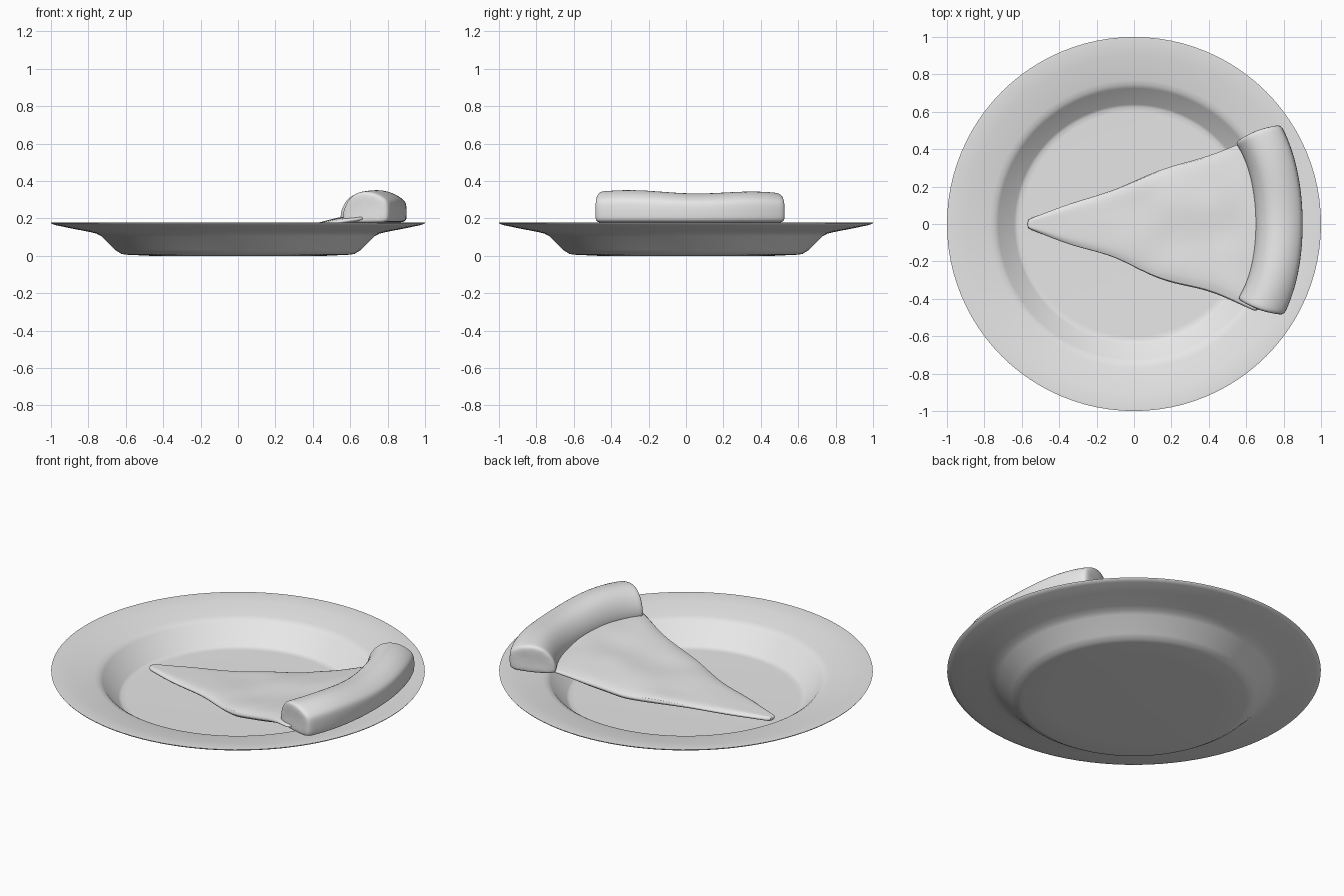
import bpy, bmesh, math
from mathutils import noise, Vector

cube = bpy.data.objects.get("Cube")
if cube:
    bpy.data.objects.remove(cube)

grey = bpy.data.materials.new("plain grey")
grey.use_nodes = True
grey.diffuse_color = (0.8, 0.8, 0.8, 1)
grey.node_tree.nodes["Principled BSDF"].inputs["Base Color"].default_value = (0.8, 0.8, 0.8, 1)


def loft(name, rings, closed=False, subdivide=0, angle=40):
    """Skin a list of closed rings, capping the ends unless the loft closes on itself."""
    bm = bmesh.new()
    loops = [[bm.verts.new(p) for p in ring] for ring in rings]
    pairs = list(zip(loops, loops[1:]))
    if closed:
        pairs.append((loops[-1], loops[0]))
    for a, b in pairs:
        for i in range(len(a)):
            j = (i + 1) % len(a)
            bm.faces.new((a[i], a[j], b[j], b[i]))
    if not closed:
        bm.faces.new(loops[0])
        bm.faces.new(loops[-1])
    bmesh.ops.recalc_face_normals(bm, faces=bm.faces)
    mesh = bpy.data.meshes.new(name)
    bm.to_mesh(mesh)
    bm.free()
    mesh.materials.append(grey)
    obj = bpy.data.objects.new(name, mesh)
    bpy.context.collection.objects.link(obj)
    bpy.ops.object.select_all(action="DESELECT")
    obj.select_set(True)
    bpy.context.view_layer.objects.active = obj
    bpy.ops.object.shade_smooth_by_angle(angle=math.radians(angle))
    if subdivide:
        mod = obj.modifiers.new("rounding", "SUBSURF")
        mod.levels = mod.render_levels = subdivide
    return obj


def blend(points, x):
    """Piecewise linear lookup with eased steps."""
    for (x0, a), (x1, b) in zip(points, points[1:]):
        if x <= x1:
            return a + (b - a) * max(0, (x - x0) / (x1 - x0))
    return points[-1][1]


# Plate: profile from the centre of the underside, round the rim, to the centre of the floor
profile = [(0.47, 0), (0.6, 0.006), (0.625, 0.011), (0.655, 0.03), (0.73, 0.104),
           (0.755, 0.118), (0.79, 0.127), (0.9, 0.148), (0.975, 0.164), (0.996, 0.171),
           (1, 0.177), (0.985, 0.178), (0.9, 0.168), (0.77, 0.146), (0.745, 0.14),
           (0.725, 0.127), (0.64, 0.028), (0.625, 0.021), (0.6, 0.02)]
SIDES = 96
rings = [[(r * math.cos(k * math.tau / SIDES), r * math.sin(k * math.tau / SIDES), z)
          for k in range(SIDES)] for r, z in profile]
loft("plate", rings, angle=50)

# Slice: flat wedge that lies on the floor and climbs over the plate wall
top = [(-0.58, 0.06), (-0.07, 0.09), (0.2, 0.122), (0.4, 0.165), (0.55, 0.205), (0.7, 0.225)]
base = [(-0.58, 0.032), (0.2, 0.055), (0.4, 0.1), (0.55, 0.155), (0.7, 0.185)]
STEPS, ACROSS = 28, 12
rings = []
for i in range(STEPS + 1):
    x = -0.575 + 1.265 * i / STEPS
    half = 0.022 + 0.362 * (x + 0.575) - 0.05 * max(0, x - 0.5)
    wave = 0.014 * math.sin(x * 11) * min(1, (x + 0.575) * 2)
    left, right = half + wave * 0.6, -half - wave
    zt, zb = blend(top, x), blend(base, x)
    ring = []
    for j in range(ACROSS + 1):
        t = j / ACROSS
        y = right + (left - right) * t
        bump = 0.014 * noise.noise(Vector((x * 5, y * 5, 2))) * min(1, x + 0.575)
        edge = 0.012 * (abs(2 * t - 1) ** 8)
        ring.append((x, y, zt + bump - edge))
    ring += [(x, left, (zt + zb) / 2), (x, left * 0.97, zb), (x, right * 0.97, zb),
             (x, right, (zt + zb) / 2)]
    rings.append(ring)
loft("slice_filling", rings, subdivide=1, angle=60)

# Crust: rounded section swept on an arc about the tip of the slice
section = [(0, 0.19), (0.0, 0.235), (0.1, 0.292), (0.28, 0.335), (0.52, 0.347),
           (0.76, 0.335), (0.95, 0.305), (1.01, 0.28), (1.01, 0.2), (0.98, 0.176),
           (0.5, 0.176), (0.06, 0.176)]
START, END, ARC = math.radians(-19.4), math.radians(21.2), 22
fractions = [0, 0.012] + [k / ARC for k in range(1, ARC)] + [0.988, 1]
rings = []
for f in fractions:
    a = START + (END - START) * f
    side = abs(2 * f - 1)
    inner, outer = 1.25 - 0.03 * side ** 4, 1.5 - 0.02 * side ** 4
    pinch = 0.84 if f in (0, 1) else 1
    lump = 0.008 * math.sin(f * 9) - 0.012 * f ** 3
    ring = []
    for t, z in section:
        t = 0.5 + (t - 0.5) * pinch
        z = 0.255 + (z - 0.255) * pinch + lump * max(0, z - 0.18) / 0.16
        r = inner + (outer - inner) * t
        # Ends bulge a little past the cut of the filling
        b = a + 0.012 * (2 * f - 1) * math.sin(math.pi * min(1, max(0, t)))
        ring.append((-0.6 + r * math.cos(b), r * math.sin(b), z))
    rings.append(ring)
loft("crust", rings, subdivide=2, angle=60)
